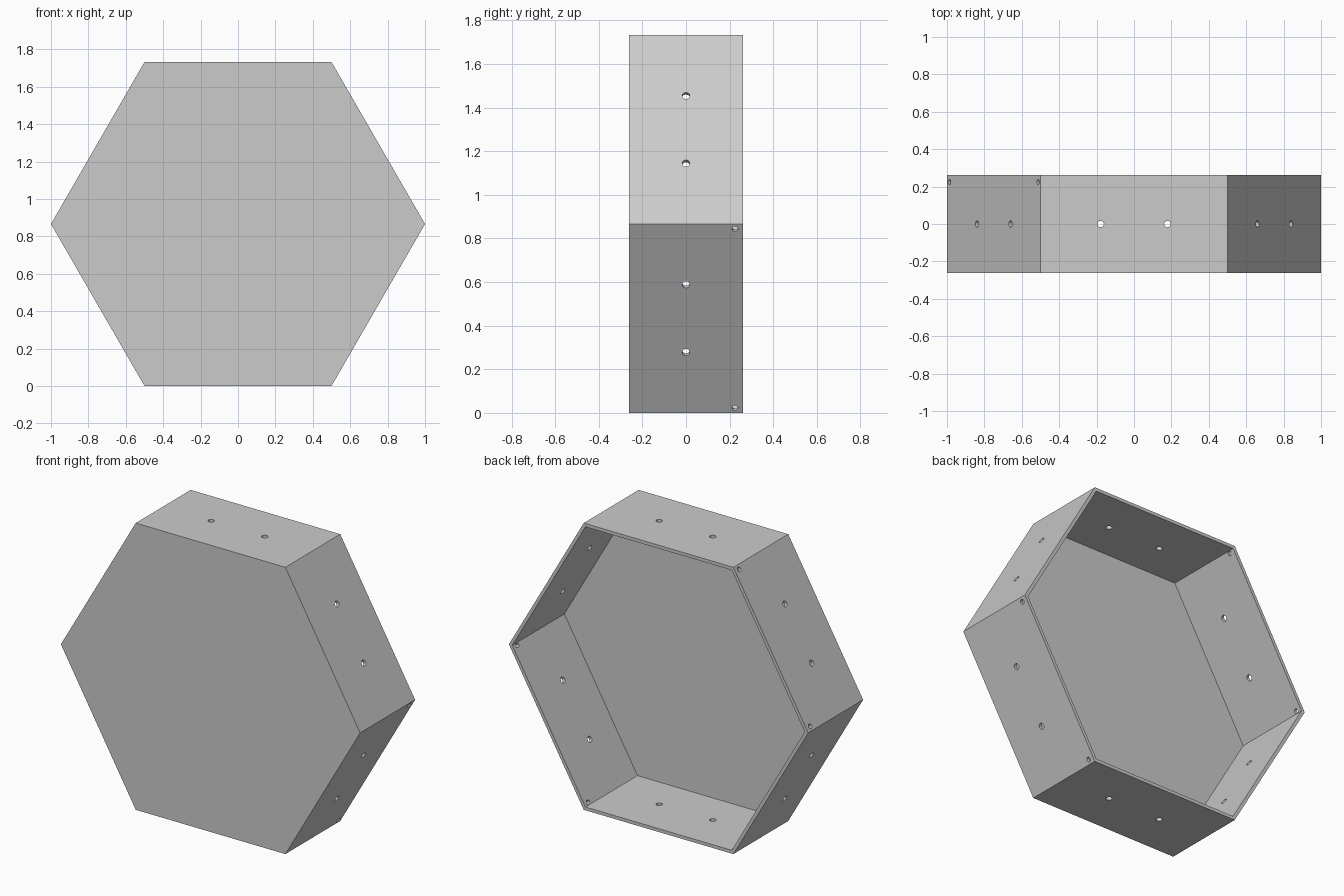
import bpy
import bmesh
import math
from mathutils import Matrix, Vector

cube = bpy.data.objects.get("Cube")
if cube:
    bpy.data.objects.remove(cube, do_unlink=True)

RADIUS = 1.0
APOTHEM = RADIUS * math.cos(math.pi / 6)
HALF_DEPTH = 0.262
WALL = 0.02
FLOOR = 0.028

grey = bpy.data.materials.new("plain_grey")
grey.use_nodes = True
colour = (0.6, 0.6, 0.6, 1)
grey.diffuse_color = colour
grey.node_tree.nodes["Principled BSDF"].inputs["Base Color"].default_value = colour


def add_object(name, bm):
    bmesh.ops.recalc_face_normals(bm, faces=bm.faces)
    mesh = bpy.data.meshes.new(name)
    bm.to_mesh(mesh)
    bm.free()
    mesh.materials.append(grey)
    obj = bpy.data.objects.new(name, mesh)
    bpy.context.collection.objects.link(obj)
    return obj


def hexagon(bm, radius, y):
    """Ring of six corners standing in the xz plane."""
    ring = []
    for i in range(6):
        a = math.radians(60 * i)
        ring.append(bm.verts.new((radius * math.cos(a), y, APOTHEM + radius * math.sin(a))))
    return ring


# Tray: closed front, six walls, flat rim, open back
bm = bmesh.new()
inner_radius = RADIUS - WALL / math.cos(math.pi / 6)
rings = [
    hexagon(bm, RADIUS, -HALF_DEPTH),
    hexagon(bm, RADIUS, HALF_DEPTH),
    hexagon(bm, inner_radius, HALF_DEPTH),
    hexagon(bm, inner_radius, -HALF_DEPTH + FLOOR),
]
bm.faces.new(rings[0])
bm.faces.new(rings[-1])
for a, b in zip(rings, rings[1:]):
    for i in range(6):
        j = (i + 1) % 6
        bm.faces.new((a[i], a[j], b[j], b[i]))
tray = add_object("hexagonal_tray", bm)

# Drill holes: two in the middle of each wall, two at the rim of opposite walls
bm = bmesh.new()


def drill(angle, along, y, radius):
    out = Vector((math.cos(angle), 0, math.sin(angle)))
    side = Vector((-out.z, 0, out.x))
    place = out * (APOTHEM - WALL / 2) + side * along + Vector((0, y, APOTHEM))
    turn = out.to_track_quat('Z', 'Y').to_matrix().to_4x4()
    bmesh.ops.create_cone(bm, cap_ends=True, segments=20, radius1=radius, radius2=radius,
                          depth=WALL * 3, matrix=Matrix.Translation(place) @ turn)


for i in range(6):
    angle = math.radians(30 + 60 * i)
    for s in (-1, 1):
        drill(angle, s * 0.179, 0, 0.0175)
        if i in (2, 5):
            drill(angle, s * 0.474, 0.225, 0.0135)
drills = add_object("hole_cutters", bm)
drills.hide_render = True

cut = tray.modifiers.new("holes", 'BOOLEAN')
cut.operation = 'DIFFERENCE'
cut.solver = 'EXACT'
cut.object = drills
bpy.context.view_layer.objects.active = tray
bpy.ops.object.modifier_apply(modifier=cut.name)
bpy.data.objects.remove(drills, do_unlink=True)
